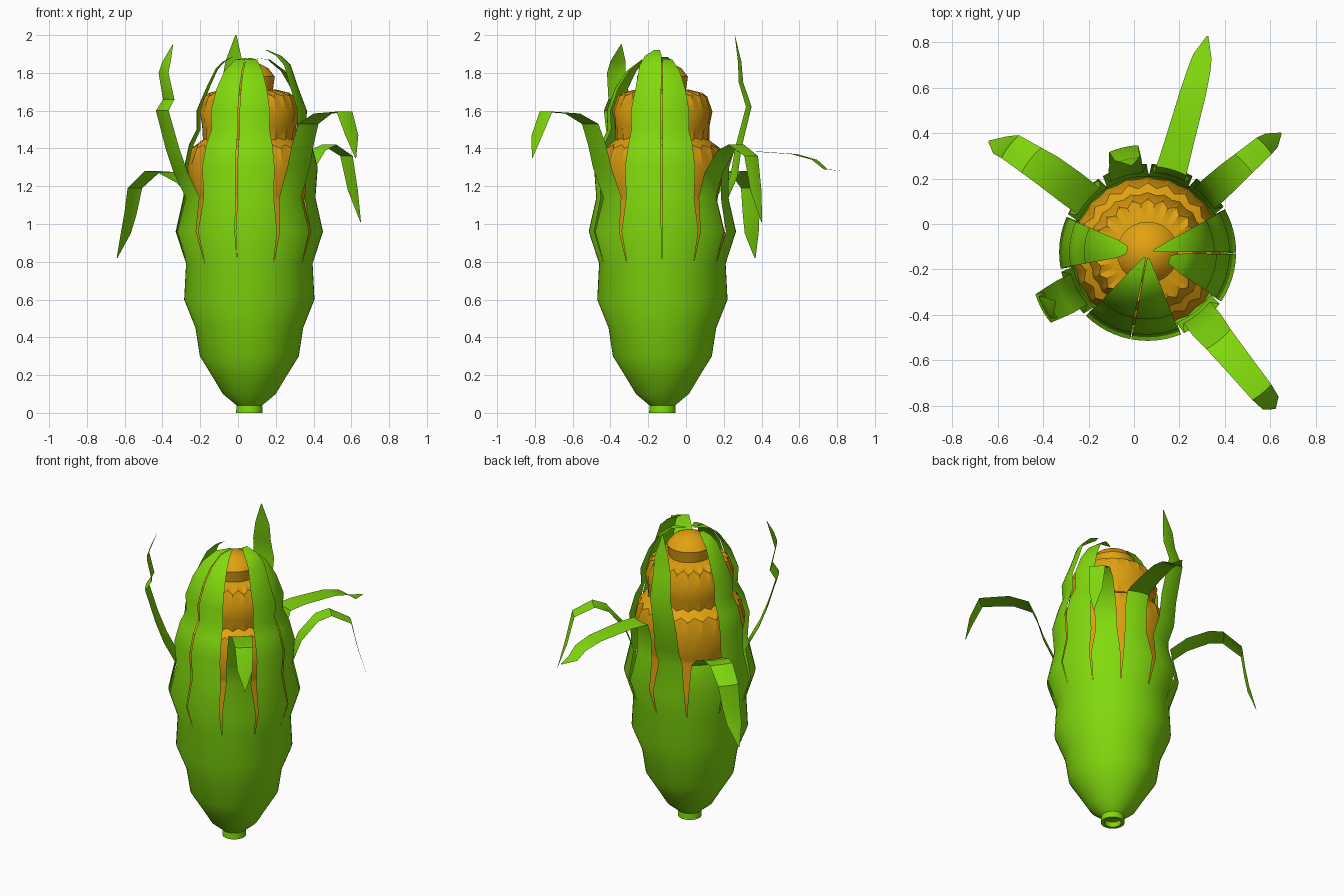
import bpy, bmesh, math

if "Cube" in bpy.data.objects:
    bpy.data.objects.remove(bpy.data.objects["Cube"])

CX, CY = 0.06, -0.125          # axis of the ear


def material(name, rgb):
    m = bpy.data.materials.new(name)
    m.diffuse_color = (*rgb, 1)
    m.use_nodes = True
    m.node_tree.nodes["Principled BSDF"].inputs["Base Color"].default_value = m.diffuse_color
    return m


GREEN = material("husk green", (0.22, 0.70, 0.004))
ORANGE = material("kernel orange", (0.76, 0.36, 0.005))


def make(name, verts, faces, mat, angle):
    me = bpy.data.meshes.new(name)
    me.from_pydata(verts, [], faces)
    bm = bmesh.new()
    bm.from_mesh(me)
    bmesh.ops.remove_doubles(bm, verts=bm.verts, dist=0.0005)
    bm.to_mesh(me)
    bm.free()
    me.materials.append(mat)
    ob = bpy.data.objects.new(name, me)
    bpy.context.collection.objects.link(ob)
    bpy.ops.object.select_all(action='DESELECT')
    ob.select_set(True)
    bpy.context.view_layer.objects.active = ob
    bpy.ops.object.shade_smooth_by_angle(angle=math.radians(angle))


def revolve(profile, angles, zigzag=None):
    """Lathe (r, z) points; zigzag gives rings whose alternate points dip."""
    verts, faces, n = [], [], len(angles)
    for j, (r, z) in enumerate(profile):
        for i, a in enumerate(angles):
            d = (zigzag or {}).get(j, 0) * (1 if i % 2 else -1)
            verts.append((CX + (r + d) * math.cos(a), CY + (r + d) * math.sin(a), z - d * 0.8))
    for j in range(len(profile) - 1):
        for i in range(n):
            k = (i + 1) % n
            faces.append((j * n + i, j * n + k, (j + 1) * n + k, (j + 1) * n + i))
    return verts, faces


# Cob with stepped kernel rows
cob = [(0.0, 0.12), (0.1, 0.14), (0.23, 0.35), (0.29, 0.65), (0.315, 0.85),
       (0.325, 0.96), (0.29, 1.12), (0.295, 1.15), (0.328, 1.3), (0.295, 1.41),
       (0.24, 1.45), (0.25, 1.52), (0.26, 1.6), (0.225, 1.685), (0.15, 1.705),
       (0.125, 1.71), (0.135, 1.78), (0.1, 1.825), (0.05, 1.85), (0.0, 1.86)]
make("cob", *revolve(cob, [2 * math.pi * i / 44 for i in range(44)],
                     {5: 0.006, 8: 0.004, 9: 0.012, 10: 0.008, 12: 0.005, 13: 0.012, 14: 0.008}),
     ORANGE, 35)

# Leaf paths (r, z) above the shared root ring
ROOT = [(0.335, 0.79), (0.39, 0.96), (0.35, 1.14)]
CLOSED = [(0.362, 1.3), (0.33, 1.42), (0.29, 1.5), (0.295, 1.6), (0.25, 1.72),
          (0.19, 1.81), (0.11, 1.87), (0.025, 1.88)]
RIGHT = [(0.362, 1.3), (0.33, 1.42), (0.30, 1.5), (0.305, 1.6), (0.26, 1.72),
         (0.22, 1.84), (0.17, 1.89), (0.10, 1.92)]
LEFT = [(0.345, 1.3), (0.32, 1.42), (0.28, 1.5), (0.28, 1.6), (0.22, 1.74),
        (0.18, 1.82), (0.14, 1.86), (0.09, 1.885)]

# (centre angle, drift of the tip in degrees, is open, path), anticlockwise
LEAVES = [
    (16, 0, False, CLOSED),
    (43, -2, True, [(0.40, 1.27), (0.50, 1.39), (0.58, 1.42), (0.70, 1.36), (0.74, 1.18), (0.79, 1.01)]),
    (73, 1, True, [(0.355, 1.3), (0.38, 1.38), (0.50, 1.385), (0.73, 1.37), (0.84, 1.34), (0.90, 1.29), (0.99, 1.28)]),
    (105, -5, True, [(0.40, 1.25), (0.42, 1.4), (0.475, 1.62), (0.43, 1.75), (0.42, 1.86), (0.39, 2.0)]),
    (139, 6, True, [(0.45, 1.22), (0.58, 1.275), (0.66, 1.28), (0.77, 1.19), (0.79, 1.05), (0.81, 0.95), (0.855, 0.82)]),
    (173, 0, False, LEFT),
    (209, 0, True, [(0.42, 1.27), (0.47, 1.4), (0.53, 1.6), (0.49, 1.66), (0.52, 1.8), (0.50, 1.86), (0.46, 1.95)]),
    (242, 0, False, CLOSED),
    (276, 0, False, CLOSED),
    (309, 0, True, [(0.42, 1.3), (0.455, 1.42), (0.50, 1.53), (0.62, 1.585), (0.80, 1.595), (0.86, 1.47), (0.89, 1.35)]),
    (343, 0, False, RIGHT),
]
SEG = 6
mids = [l[0] for l in LEAVES]
splits = [(a + b) / 2 for a, b in zip([mids[-1] - 360] + mids, mids + [mids[0] + 360])]

# Lower husk with the hollow stem stub, its columns matching the leaf splits
columns = [math.radians(a + (b - a) * i / SEG) for a, b in zip(splits, splits[1:]) for i in range(SEG)]
base = [(0.0, 0.03), (0.045, 0.03), (0.05, 0), (0.07, 0), (0.068, 0.04), (0.14, 0.1), (0.2, 0.2),
        (0.262, 0.3), (0.285, 0.45), (0.345, 0.6), ROOT[0]]
verts, faces = revolve(base, columns)

# Leaves grown from the top ring of the husk
for k, (mid, drift, is_open, path) in enumerate(LEAVES):
    full, m, lo, hi = ROOT + path, len(path), splits[k], splits[k + 1]
    if is_open:
        widths = [1, 0.9, 0.74] + [0.72 - 0.4 * (i / (m - 1)) ** 1.5 for i in range(m - 1)] + [0.03]
    else:
        widths = [1, 0.98] + [0.95] * m + [0.6]
    start = len(verts)
    for j, ((r, z), w) in enumerate(zip(full, widths)):
        c = math.radians((lo + hi) / 2 + drift * max(0, j - 2) / m)
        rho = min(r, 0.37) if z > 1 or j > 3 else r
        for i in range(SEG + 1):
            t = (i / SEG - 0.5) * math.radians(hi - lo) * w
            rad, tan = r - rho * (1 - math.cos(t)), rho * math.sin(t)
            verts.append((CX + rad * math.cos(c) - tan * math.sin(c),
                          CY + rad * math.sin(c) + tan * math.cos(c), z))
    for j in range(len(full) - 1):
        for i in range(SEG):
            a = start + j * (SEG + 1) + i
            faces.append((a, a + 1, a + SEG + 2, a + SEG + 1))
make("husk", verts, faces, GREEN, 42)
